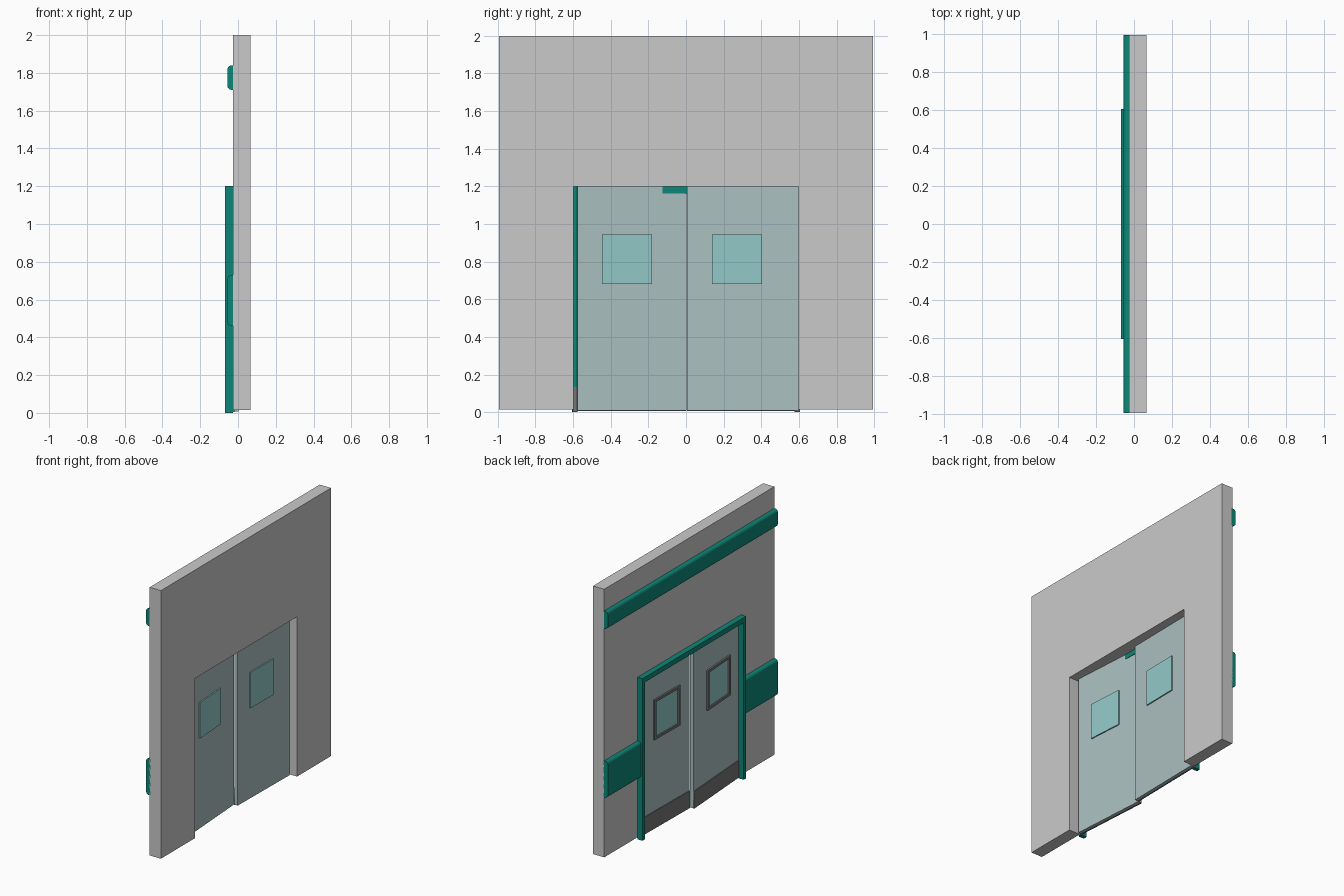
import bpy, bmesh, math
from mathutils import Matrix

if "Cube" in bpy.data.objects:
    bpy.data.objects.remove(bpy.data.objects["Cube"])


def material(name, rgb):
    m = bpy.data.materials.new(name)
    m.diffuse_color = (*rgb, 1)
    m.use_nodes = True
    m.node_tree.nodes["Principled BSDF"].inputs["Base Color"].default_value = m.diffuse_color
    return m


WALL = material("wall_grey", (0.59, 0.59, 0.59))
TEAL = material("trim_teal", (0.004, 0.24, 0.185))
LEAF = material("door_pale_blue", (0.41, 0.53, 0.535))
PANE = material("pane_aqua", (0.29, 0.59, 0.58))
DARK = material("kick_dark_grey", (0.18, 0.18, 0.18))


def finish(name, bm, mats, transform=None):
    bmesh.ops.recalc_face_normals(bm, faces=bm.faces)
    if transform:
        bm.transform(transform)
    me = bpy.data.meshes.new(name)
    bm.to_mesh(me)
    bm.free()
    for m in mats:
        me.materials.append(m)
    ob = bpy.data.objects.new(name, me)
    bpy.context.collection.objects.link(ob)
    return ob


def extrude_profile(name, points, vec, mat):
    """Closed 3D outline swept along a vector."""
    bm = bmesh.new()
    face = bm.faces.new([bm.verts.new(p) for p in points])
    ext = bmesh.ops.extrude_face_region(bm, geom=[face], use_keep_orig=True)
    verts = [g for g in ext["geom"] if isinstance(g, bmesh.types.BMVert)]
    bmesh.ops.translate(bm, verts=verts, vec=vec)
    return finish(name, bm, [mat])


def box_mesh(x, y, z):
    bm = bmesh.new()
    bmesh.ops.create_cube(bm, size=1)
    for v in bm.verts:
        v.co = [r[0] + (c + 0.5) * (r[1] - r[0]) for c, r in zip(v.co, (x, y, z))]
    return bm


def portal(name, outer, inner, z0, z_in, z_out, x0, x1, mat):
    """Upside-down U shape, open at the bottom."""
    yz = [(-outer, z0), (-outer, z_out), (outer, z_out), (outer, z0),
          (inner, z0), (inner, z_in), (-inner, z_in), (-inner, z0)]
    return extrude_profile(name, [(x0, y, z) for y, z in yz], (x1 - x0, 0, 0), mat)


# wall with opening, and the teal door surround on its back
portal("wall", 0.995, 0.598, 0.015, 1.198, 2.0, -0.027, 0.065, WALL)
portal("door_surround", 0.606, 0.577, 0.0, 1.163, 1.2, -0.068, -0.027, TEAL)


# wall bumper rails with rounded outer edges
def rail(name, y0, y1, z0, z1):
    r, back, front = 0.022, -0.022, -0.056
    pts = [(back, z0)]
    for cz, start in ((z0 + r, 270), (z1 - r, 180)):
        for i in range(5):
            a = math.radians(start - i * 22.5)
            pts.append((front + r + r * math.cos(a), cz + r * math.sin(a)))
    pts.append((back, z1))
    ob = extrude_profile(name, [(x, y0, z) for x, z in pts], (0, y1 - y0, 0), TEAL)
    return ob


rail("upper_rail", -0.995, 0.995, 1.71, 1.84)
rail("lower_rail_right", -0.995, -0.603, 0.46, 0.73)
rail("lower_rail_left", 0.603, 0.995, 0.46, 0.73)


# swinging door leaves, each turned slightly about its hinge
def door(side, hinge, y0, y1, kick, window, angle):
    FX, BX = 0.003, -0.023
    pivot = Matrix.Translation((FX, hinge, 0))
    turn = pivot @ Matrix.Rotation(math.radians(angle), 4, 'Z') @ pivot.inverted()
    finish(side + "_door_leaf", box_mesh((BX, FX), (y0, y1), (0.008, 1.198)), [LEAF], turn)
    finish(side + "_kick_plate", box_mesh((BX - 0.006, BX + 0.002), kick, (0.006, 0.133)), [DARK], turn)
    w0, w1 = window
    finish(side + "_window_pane", box_mesh((FX - 0.004, FX + 0.009), window, (0.68, 0.945)), [PANE], turn)
    # dark window frame on the back, with a recessed pane
    bm = box_mesh((BX - 0.012, BX + 0.002), (w0 - 0.015, w1 + 0.015), (0.665, 0.96))
    back = min(bm.faces, key=lambda f: f.calc_center_median().x)
    bmesh.ops.inset_individual(bm, faces=[back], thickness=0.026)
    hole = bmesh.ops.extrude_face_region(bm, geom=[back])["geom"]
    bmesh.ops.delete(bm, geom=[back], context='FACES_ONLY')
    bmesh.ops.translate(bm, verts=[g for g in hole if isinstance(g, bmesh.types.BMVert)], vec=(0.01, 0, 0))
    for g in hole:
        if isinstance(g, bmesh.types.BMFace):
            g.material_index = 1
    finish(side + "_window_frame", bm, [DARK, PANE], turn)


door("right", -0.577, -0.577, 0.004, (-0.6, 0.004), (-0.447, -0.181), 3.8)
door("left", 0.598, 0.004, 0.597, (0.004, 0.603), (0.138, 0.404), -0.8)
